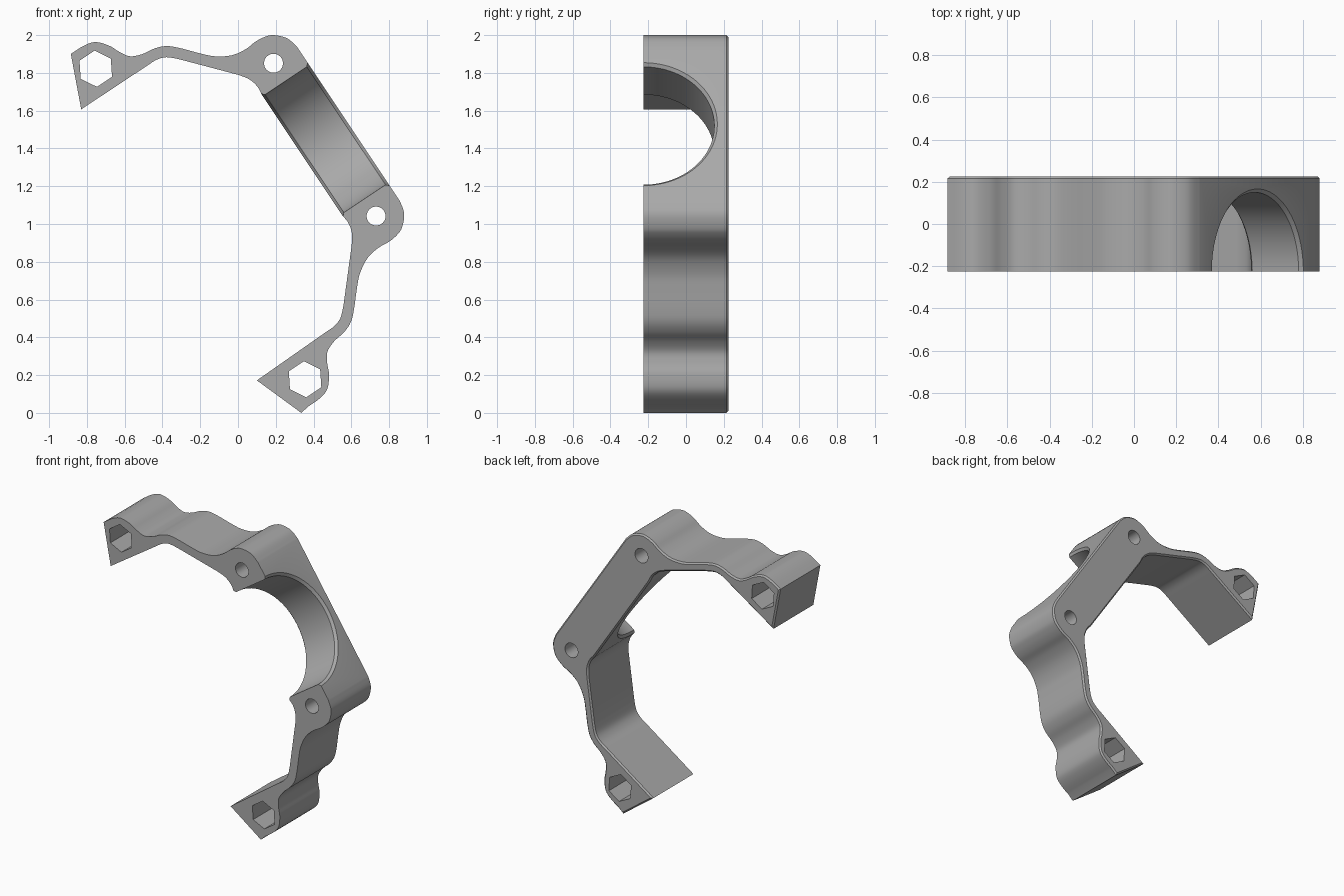
import bpy, bmesh, math
from mathutils import Vector, Matrix

if "Cube" in bpy.data.objects:
    bpy.data.objects.remove(bpy.data.objects["Cube"])

DEPTH = 0.225                                  # half thickness in y
MID = Vector((0.46, 1.445))                    # middle of the straight bar
ALONG = Vector((0.555, -0.832)).normalized()   # direction of the bar
AXIS = Vector((0.832, 0.555)).normalized()     # outward, mirror axis


def mirror(p):
    p = Vector(p)
    return p - 2 * (p - MID).dot(ALONG) * ALONG


def smooth(points, steps=5):
    """Smooth path through all points."""
    pts = [Vector(p) for p in points]
    pts = [pts[0]] + pts + [pts[-1]]
    path = []
    for a, b, c, d in zip(pts, pts[1:], pts[2:], pts[3:]):
        for i in range(steps):
            t = i / steps
            path.append(b + 0.5 * t * ((c - a) + t * ((2 * a - 5 * b + 4 * c - d)
                                                      + t * (3 * (b - c) + d - a))))
    return path + [pts[-1]]


def new_object(name, bm):
    bmesh.ops.recalc_face_normals(bm, faces=bm.faces)
    mesh = bpy.data.meshes.new(name)
    bm.to_mesh(mesh)
    bm.free()
    obj = bpy.data.objects.new(name, mesh)
    bpy.context.collection.objects.link(obj)
    return obj


# Outline of the upper arm; the lower arm mirrors it
outer = smooth([(-.885, 1.90), (-.816, 1.944), (-.753, 1.963), (-.68, 1.943), (-.626, 1.91),
                (-.57, 1.888), (-.505, 1.90), (-.44, 1.93), (-.378, 1.942), (-.31, 1.932),
                (-.203, 1.904), (-.124, 1.888), (-.034, 1.893), (.04, 1.925), (.092, 1.965),
                (.14, 1.99), (.188, 2.0), (.26, 1.983), (.314, 1.936)])
elbow = smooth([(.124, 1.687), (.103, 1.727), (.06, 1.766), (0, 1.79)])
neck = smooth([(-.31, 1.872), (-.378, 1.883), (-.43, 1.87), (-.478, 1.84)])
inner = elbow + neck
lower_outer = [mirror(p) for p in reversed(outer)]
lower_outer[-1] = Vector((.335, 0))
lower_inner = [Vector((.10, .172))] + [mirror(p) for p in reversed(inner)]
outline = outer + lower_outer + lower_inner + inner + [Vector((-.83, 1.607))]

# Bracket body with a fine chamfer round the back
bm = bmesh.new()
front = bm.faces.new([bm.verts.new((p.x, -DEPTH, p.y)) for p in outline])
back = bmesh.ops.extrude_face_region(bm, geom=[front], use_keep_orig=True)["geom"]
bmesh.ops.translate(bm, vec=(0, 2 * DEPTH, 0),
                    verts=[g for g in back if isinstance(g, bmesh.types.BMVert)])
rim = [e for e in bm.edges if all(v.co.y > 0 for v in e.verts)]
bmesh.ops.bevel(bm, geom=rim, offset=0.01, segments=1, affect='EDGES', clamp_overlap=True)
bracket = new_object("bracket_body", bm)


def hole(name, centre, radius, sides, turn):
    """Straight cutter along y."""
    bm = bmesh.new()
    bmesh.ops.create_cone(bm, cap_ends=True, segments=sides, radius1=radius,
                          radius2=radius, depth=1,
                          matrix=Matrix.Translation((centre[0], 0, centre[1]))
                          @ Matrix.Rotation(-turn, 4, 'Y')
                          @ Matrix.Rotation(math.pi / 2, 4, 'X'))
    return new_object(name, bm)


def saddle():
    """Round cutter across the bar, flared at both ends."""
    bm = bmesh.new()
    rings = []
    centre = Vector((MID.x, -DEPTH, MID.y))
    u, v = Vector((ALONG.x, 0, ALONG.y)), Vector((AXIS.x, 0, AXIS.y))
    for h, r in [(-.16, .405), (-.13, .375), (.135, .375), (.165, .405)]:
        ring = []
        for i in range(96):
            a = math.tau * i / 96
            ring.append(bm.verts.new(centre + v * h + r * (math.cos(a) * u
                                     + math.sin(a) * Vector((0, 1, 0)))))
        rings.append(ring)
    for low, high in zip(rings, rings[1:]):
        for i in range(96):
            j = (i + 1) % 96
            bm.faces.new((low[i], low[j], high[j], high[i]))
    bm.faces.new(rings[0])
    bm.faces.new(rings[-1])
    return new_object("saddle_cutter", bm)


# Saddle, bolt holes and hexagonal nut holes
tilt = math.atan2(AXIS.y, AXIS.x) - math.radians(30)
cutters = [saddle(),
           hole("upper_bolt_cutter", (.188, 1.851), .05, 48, 0),
           hole("lower_bolt_cutter", (.731, 1.042), .05, 48, 0),
           hole("upper_nut_cutter", (-.753, 1.822), .096, 6, tilt),
           hole("lower_nut_cutter", (.355, .178), .096, 6, tilt)]
bpy.ops.object.select_all(action='DESELECT')
bracket.select_set(True)
bpy.context.view_layer.objects.active = bracket
for cutter in cutters:
    cutter.hide_render = True
    mod = bracket.modifiers.new(cutter.name, 'BOOLEAN')
    mod.operation = 'DIFFERENCE'
    mod.solver = 'EXACT'
    mod.object = cutter
    bpy.ops.object.modifier_apply(modifier=mod.name)
    bpy.data.objects.remove(cutter)

# Plain grey finish
grey = bpy.data.materials.new("plain_grey")
grey.use_nodes = True
colour = (0.4, 0.4, 0.4, 1)
grey.diffuse_color = colour
grey.node_tree.nodes["Principled BSDF"].inputs["Base Color"].default_value = colour
bracket.data.materials.clear()
bracket.data.materials.append(grey)
bpy.ops.object.shade_smooth_by_angle(angle=math.radians(30))
